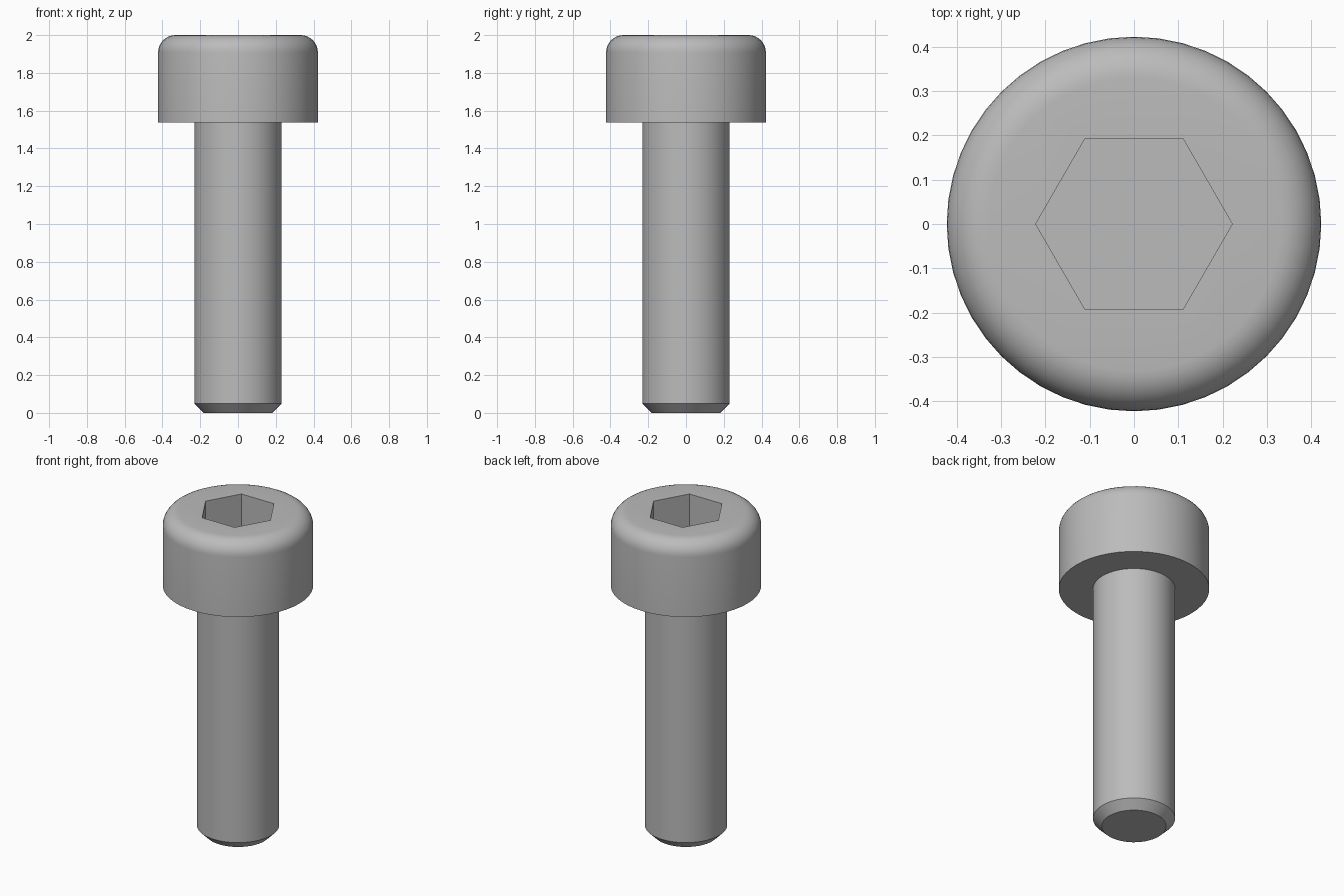
import bpy
import bmesh
from math import cos, sin, pi, radians

SEGMENTS = 48
SHAFT_R, HEAD_R, FILLET = 0.231, 0.423, 0.092
HEAD_Z, TOP_Z, CHAMFER = 1.538, 2.0, 0.05
SOCKET_R, SOCKET_DEPTH = 0.222, 0.24

cube = bpy.data.objects.get("Cube")
if cube:
    bpy.data.objects.remove(cube, do_unlink=True)

steel = bpy.data.materials.new("grey_steel")
steel.use_nodes = True
colour = (0.5, 0.5, 0.5, 1)
steel.diffuse_color = colour
steel.node_tree.nodes["Principled BSDF"].inputs["Base Color"].default_value = colour


def ring(bm, radius, z, count=SEGMENTS):
    """Closed loop of vertices around the z axis."""
    return [bm.verts.new((radius * cos(2 * pi * i / count),
                          radius * sin(2 * pi * i / count), z)) for i in range(count)]


def skin(bm, lower, upper):
    """Band of quads between two equal loops."""
    n = len(lower)
    for i in range(n):
        j = (i + 1) % n
        bm.faces.new((lower[i], lower[j], upper[j], upper[i]))


def loft(bm, profile, count=SEGMENTS):
    rings = [ring(bm, r, z, count) for r, z in profile]
    for lower, upper in zip(rings, rings[1:]):
        skin(bm, lower, upper)
    return rings


def loop_edges(bm, loop):
    return [bm.edges.get((loop[i - 1], loop[i])) for i in range(len(loop))]


def finish(bm, name):
    mesh = bpy.data.meshes.new(name)
    bm.to_mesh(mesh)
    bm.free()
    mesh.materials.append(steel)
    obj = bpy.data.objects.new(name, mesh)
    bpy.context.collection.objects.link(obj)
    bpy.ops.object.select_all(action="DESELECT")
    obj.select_set(True)
    bpy.context.view_layer.objects.active = obj
    bpy.ops.object.shade_smooth_by_angle(angle=radians(30))


# Shaft with chamfered tip
bm = bmesh.new()
rings = loft(bm, [(SHAFT_R - CHAMFER, 0), (SHAFT_R, CHAMFER), (SHAFT_R, HEAD_Z)])
bm.faces.new(rings[0][::-1])
finish(bm, "shaft")

# Head: flat underside, straight wall, rounded top edge
bm = bmesh.new()
profile = [(SHAFT_R, HEAD_Z), (HEAD_R, HEAD_Z)]
for step in range(9):
    a = step / 8 * pi / 2
    profile.append((HEAD_R - FILLET + FILLET * cos(a), TOP_Z - FILLET + FILLET * sin(a)))
rim = loft(bm, profile)[-1]

# Hexagonal socket sunk into the head
mouth, floor = loft(bm, [(SOCKET_R, TOP_Z), (SOCKET_R, TOP_Z - SOCKET_DEPTH)], 6)
bm.faces.new(floor)

# Flat top between rim and socket: each hexagon side takes an equal share of the rim
share = SEGMENTS // 6
for i in range(6):
    arc = [rim[(i * share + k) % SEGMENTS] for k in range(share + 1)]
    bm.faces.new(arc + [mouth[(i + 1) % 6], mouth[i]])
finish(bm, "head")
